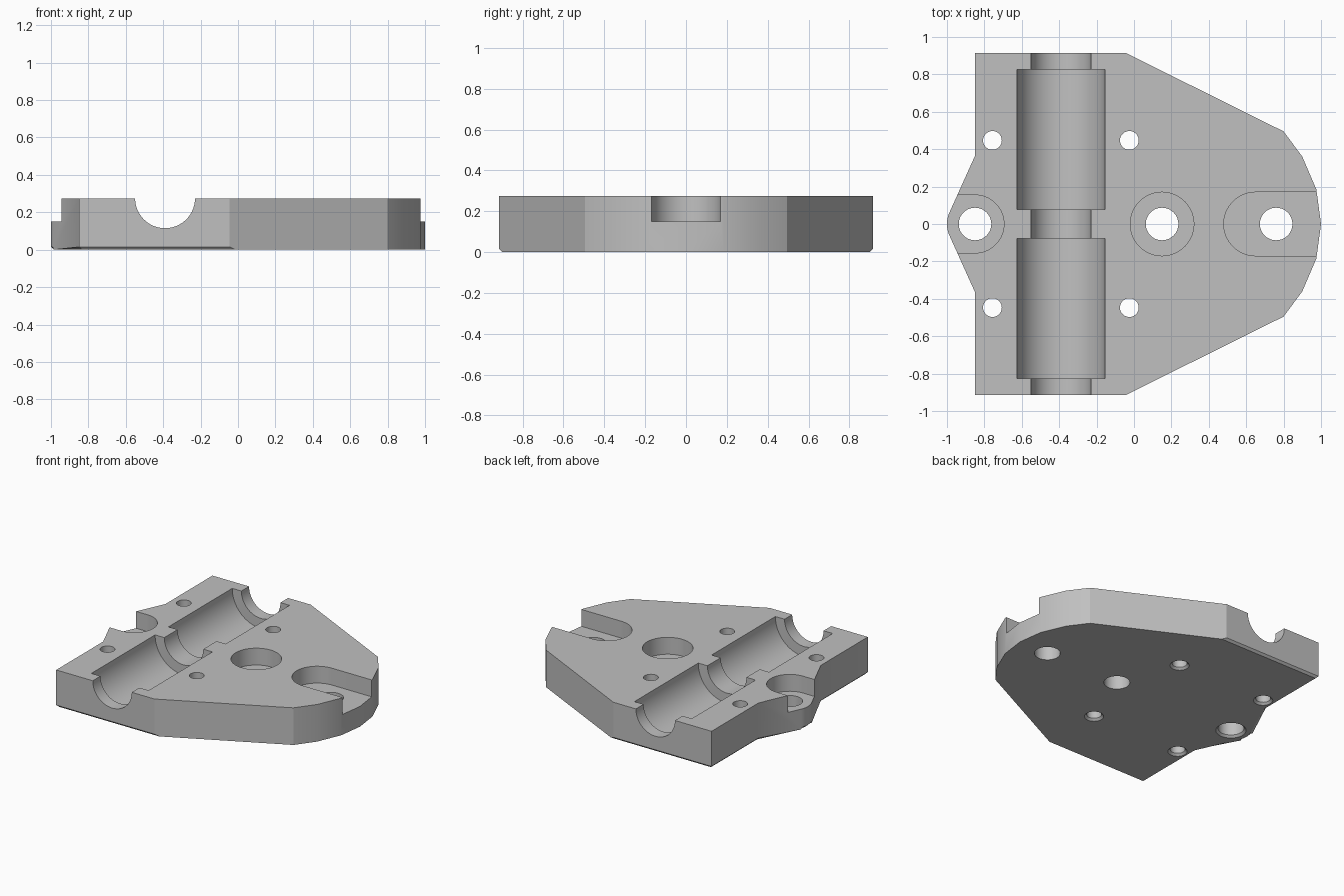
import bpy, bmesh, math
from mathutils import Matrix

cube = bpy.data.objects.get("Cube")
if cube:
    bpy.data.objects.remove(cube, do_unlink=True)

TOP, FLOOR, CHAMFER = 0.275, 0.15, 0.015

grey = bpy.data.materials.new("plain grey")
grey.use_nodes = True
colour = (0.53, 0.53, 0.53, 1)
grey.diffuse_color = colour
grey.node_tree.nodes["Principled BSDF"].inputs["Base Color"].default_value = colour


def make_object(name, bm):
    bmesh.ops.recalc_face_normals(bm, faces=bm.faces[:])
    mesh = bpy.data.meshes.new(name)
    bm.to_mesh(mesh)
    bm.free()
    mesh.materials.append(grey)
    obj = bpy.data.objects.new(name, mesh)
    bpy.context.collection.objects.link(obj)
    return obj


def prism(points, z0, z1):
    bm = bmesh.new()
    face = bm.faces.new([bm.verts.new((x, y, z0)) for x, y in points])
    out = bmesh.ops.extrude_face_region(bm, geom=[face])
    for v in out["geom"]:
        if isinstance(v, bmesh.types.BMVert):
            v.co.z = z1
    return bm


def arc(cx, r, a0, a1, steps):
    angles = [math.radians(a0 + (a1 - a0) * i / steps) for i in range(steps + 1)]
    return [(cx + r * math.cos(a), r * math.sin(a)) for a in angles]


def cut(tool):
    mod = body.modifiers.new("cut", "BOOLEAN")
    mod.operation, mod.solver, mod.object = "DIFFERENCE", "EXACT", tool
    bpy.ops.object.modifier_apply(modifier=mod.name)
    bpy.data.objects.remove(tool, do_unlink=True)


def cone(x, y, z0, z1, r0, r1):
    bm = bmesh.new()
    bmesh.ops.create_cone(bm, cap_ends=True, segments=64, radius1=r0, radius2=r1,
                          depth=z1 - z0,
                          matrix=Matrix.Translation((x, y, (z0 + z1) / 2)))
    cut(make_object("cutter", bm))


def bore(r, y0, y1):
    bm = bmesh.new()
    place = Matrix.Translation((-0.39, (y0 + y1) / 2, TOP)) @ Matrix.Rotation(math.pi / 2, 4, "X")
    bmesh.ops.create_cone(bm, cap_ends=True, segments=96, radius1=r, radius2=r,
                          depth=y1 - y0, matrix=place)
    cut(make_object("cutter", bm))


def hole(x, y, r, countersunk):
    cone(x, y, -0.1, 0.4, r, r)
    if countersunk:
        extra = 0.02
        cone(x, y, -extra, CHAMFER, r + CHAMFER + extra, r)


# Plate outline: half of it, then mirrored across y
half = [(1.0, 0), (0.975, 0.185), (0.9, 0.36), (0.8, 0.495), (-0.045, 0.915),
        (-0.85, 0.915), (-0.85, 0.365)] + arc(-0.85, 0.15, 155.7, 180, 6)
outline = half + [(x, -y) for x, y in reversed(half[1:-1])]
bm = prism(outline, 0, TOP)

# Small chamfer under the left part of the plate
edges = [e for e in bm.edges if all(v.co.z < 0.001 and v.co.x < -0.04 for v in e.verts)]
bmesh.ops.bevel(bm, geom=edges, offset=CHAMFER, segments=1, affect="EDGES")
body = make_object("clamp_plate", bm)
bpy.context.view_layer.objects.active = body
body.select_set(True)

# Half-round channel with two wider seats
bore(0.16, -1.2, 1.2)
bore(0.235, 0.078, 0.825)
bore(0.235, -0.825, -0.078)

# Recesses: open left, round middle, open right slot
left = arc(-0.85, 0.155, -90, 90, 32) + [(-1.2, 0.155), (-1.2, -0.155)]
right = arc(0.65, 0.17, 90, 270, 32) + [(1.2, -0.17), (1.2, 0.17)]
for shape in (left, right):
    cut(make_object("cutter", prism(shape, FLOOR, 0.4)))
cone(0.15, 0, FLOOR, 0.4, 0.17, 0.17)

# Bolt holes and corner screw holes
hole(-0.85, 0, 0.087, True)
hole(0.15, 0, 0.087, False)
hole(0.76, 0, 0.087, False)
for x in (-0.757, -0.025):
    for y in (-0.447, 0.447):
        hole(x, y, 0.05, True)

bpy.ops.object.shade_smooth_by_angle(angle=math.radians(25))
